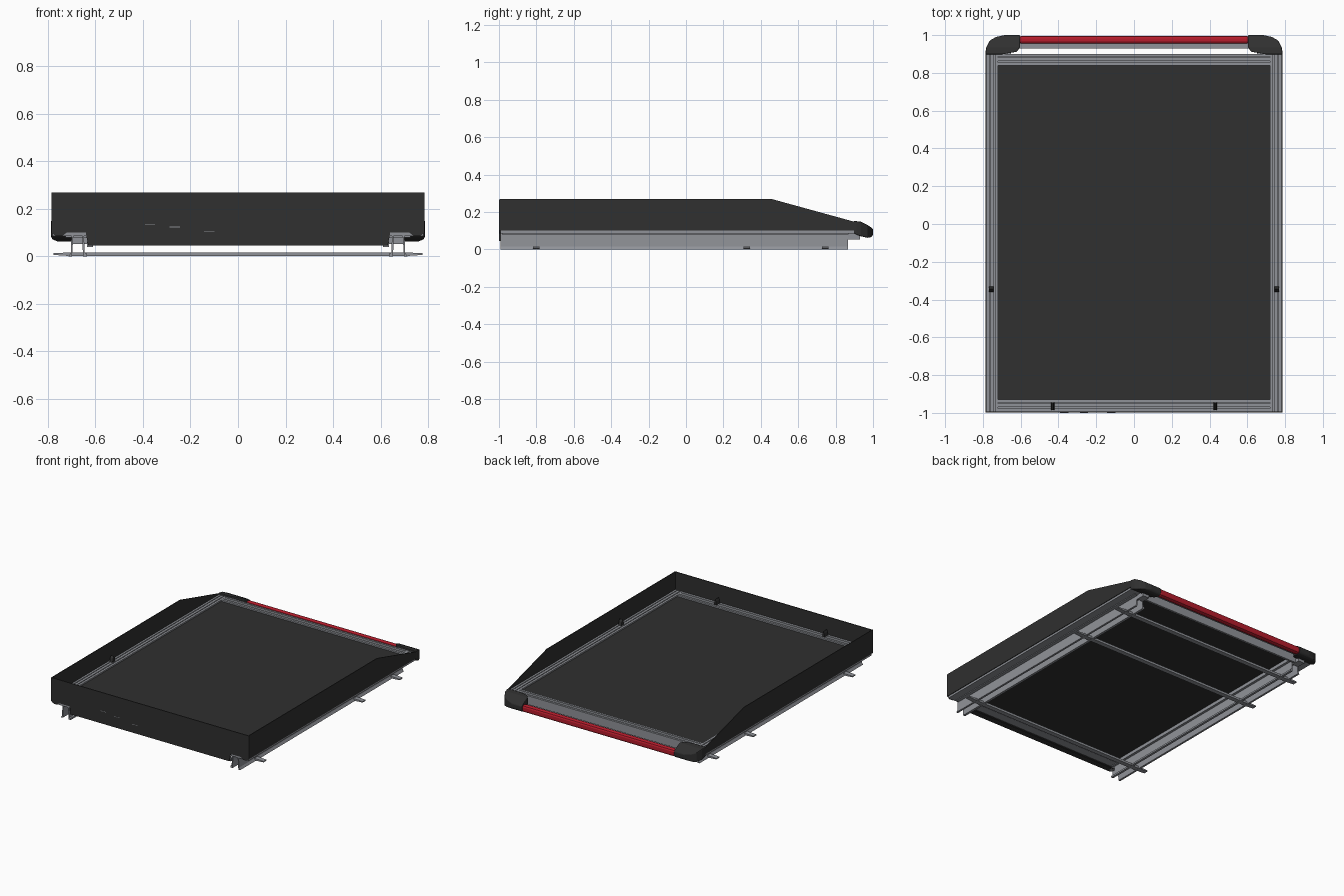
import bpy
import bmesh
from mathutils import Vector

cube = bpy.data.objects.get("Cube")
if cube:
    bpy.data.objects.remove(cube, do_unlink=True)


def material(name, r, g, b):
    m = bpy.data.materials.new(name)
    m.use_nodes = True
    m.diffuse_color = (r, g, b, 1)
    m.node_tree.nodes["Principled BSDF"].inputs["Base Color"].default_value = (r, g, b, 1)
    return m


BLACK = material("black coating", 0.029, 0.029, 0.029)
GREY = material("aluminium grey", 0.28, 0.29, 0.315)
RED = material("red", 0.47, 0.012, 0.025)


def loft(name, rings, mat):
    """Skin a closed solid over matching rings of points."""
    bm = bmesh.new()
    rows = [[bm.verts.new(p) for p in ring] for ring in rings]
    n = len(rows[0])
    for a, b in zip(rows, rows[1:]):
        for i in range(n):
            j = (i + 1) % n
            bm.faces.new((a[i], a[j], b[j], b[i]))
    bm.faces.new(rows[0])
    bm.faces.new(rows[-1])
    bmesh.ops.recalc_face_normals(bm, faces=bm.faces)
    mesh = bpy.data.meshes.new(name)
    bm.to_mesh(mesh)
    bm.free()
    mesh.materials.append(mat)
    ob = bpy.data.objects.new(name, mesh)
    bpy.context.collection.objects.link(ob)
    return ob


def prism(name, pts, axis, start, end, mat):
    """Extrude a profile along x (y,z points), y (x,z points) or z (x,y points)."""
    def place(p, d):
        c = list(p)
        c.insert("xyz".index(axis), d)
        return Vector(c)
    return loft(name, [[place(p, d) for p in pts] for d in (start, end)], mat)


def box(name, x, y, z, mat):
    pts = [(x[0], y[0]), (x[1], y[0]), (x[1], y[1]), (x[0], y[1])]
    return prism(name, pts, "z", z[0], z[1], mat)


def slotted(inner, outer, bottom, top):
    """Extrusion cross-section with two slots along the top."""
    w = outer - inner
    d = top - 0.008
    pts = [(inner, bottom), (outer, bottom), (outer, top)]
    for f in (0.72, 0.32):
        a, b = inner + w * (f + 0.05), inner + w * (f - 0.05)
        pts += [(a, top), (a, d), (b, d), (b, top)]
    return pts + [(inner, top)]


def bevel(ob, width):
    m = ob.modifiers.new("soft edges", "BEVEL")
    m.width = width
    m.segments = 2


# Deck and end frame rails
TOP = 0.141
box("deck", (-0.722, 0.722), (-0.935, 0.845), (0.104, 0.131), BLACK)
prism("front_frame_rail", slotted(-0.993, -0.93, 0.085, TOP), "x", -0.725, 0.725, GREY)
prism("rear_frame_rail", slotted(0.84, 0.9, 0.085, TOP), "x", -0.725, 0.725, GREY)
box("rear_frame_plate", (-0.7, 0.7), (0.885, 0.9), (0.052, 0.09), GREY)

# Front panel with a lowered middle
front_half = [(0.63, 0.045), (0.64, 0.1), (0.72, 0.1), (0.74, 0.085), (0.765, 0.085), (0.785, 0.1), (0.785, 0.268)]
front = front_half + [(-x, z) for x, z in reversed(front_half)]
prism("front_panel", front, "y", -0.999, -0.993, BLACK)
box("front_panel_fold", (-0.63, 0.63), (-0.993, -0.955), (0.045, 0.052), BLACK)
for x, z in ((-0.37, 0.135), (-0.265, 0.123), (-0.12, 0.106)):
    box("front_slot_mark", (x - 0.022, x + 0.022), (-1.0, -0.998), (z - 0.0015, z + 0.0015), GREY)

side_outline = [(-0.995, 0.1), (0.9, 0.1), (0.9, 0.148), (0.46, 0.269), (-0.995, 0.269)]
# Open-bottomed slide rail cross-section with small feet
channel = [(0.635, 0.0), (0.652, 0.0), (0.655, 0.093), (0.692, 0.093), (0.698, 0.0), (0.712, 0.0),
           (0.703, 0.016), (0.7, 0.101), (0.648, 0.101), (0.645, 0.016), (0.635, 0.012)]

for s, side in ((1, "left"), (-1, "right")):
    def mx(pts):
        return [(s * x, z) for x, z in pts]

    # Side walls and frame
    prism(side + "_side_panel", side_outline, "x", s * 0.78, s * 0.785, BLACK)
    prism(side + "_frame_rail", mx(slotted(0.72, 0.78, 0.085, TOP)), "y", -0.993, 0.9, GREY)
    box(side + "_frame_lip", (s * 0.63, s * 0.725), (-0.985, 0.87), (0.08, 0.106), GREY)
    prism(side + "_slide_rail", mx(channel), "y", -0.993, 0.865, GREY)
    box(side + "_rail_stop", (s * 0.61, s * 0.634), (-0.985, -0.96), (0.04, 0.062), GREY)

    # Rounded rear corner cap, tapering backwards
    rings = []
    for y, xin, xout, low, high in ((0.898, 0.7, 0.786, 0.085, 0.153), (0.912, 0.62, 0.786, 0.078, 0.151),
                                    (0.935, 0.603, 0.782, 0.07, 0.148), (0.972, 0.603, 0.763, 0.062, 0.13),
                                    (0.99, 0.603, 0.73, 0.066, 0.118), (1.0, 0.603, 0.685, 0.078, 0.108)):
        rings.append([(s * xin, y, low), (s * xout, y, low), (s * xout, y, high), (s * xin, y, high)])
    bevel(loft(side + "_corner_cap", rings, BLACK), 0.005)
    box(side + "_cap_bracket", (s * 0.65, s * 0.7), (0.866, 0.93), (0.052, 0.088), GREY)

    # Tie-down hooks on the rails
    hook = [(-0.36, TOP), (-0.33, TOP), (-0.335, 0.167), (-0.345, 0.182), (-0.355, 0.167)]
    prism(side + "_tie_hook", hook, "x", s * 0.745, s * 0.768, BLACK)
    prism(side + "_front_hook", [(s * 0.43 + (y + 0.345) * 0.6, z) for y, z in hook], "y", -0.985, -0.945, BLACK)

# Straps under the slide rails
for place, y in (("front", -0.8), ("middle", 0.325), ("rear", 0.745)):
    strap = [(-0.775, 0.006), (-0.7, 0.001), (0.7, 0.001), (0.775, 0.006), (0.775, 0.013), (0.7, 0.017),
             (-0.7, 0.017), (-0.775, 0.013)]
    prism(place + "_strap", strap, "y", y - 0.017, y + 0.017, GREY)

# Rear handle bar
grip = box("red_handle", (-0.61, 0.61), (0.955, 0.996), (0.066, 0.115), RED)
bevel(grip, 0.014)
box("handle_backing", (-0.61, 0.61), (0.93, 0.957), (0.085, 0.1), GREY)
